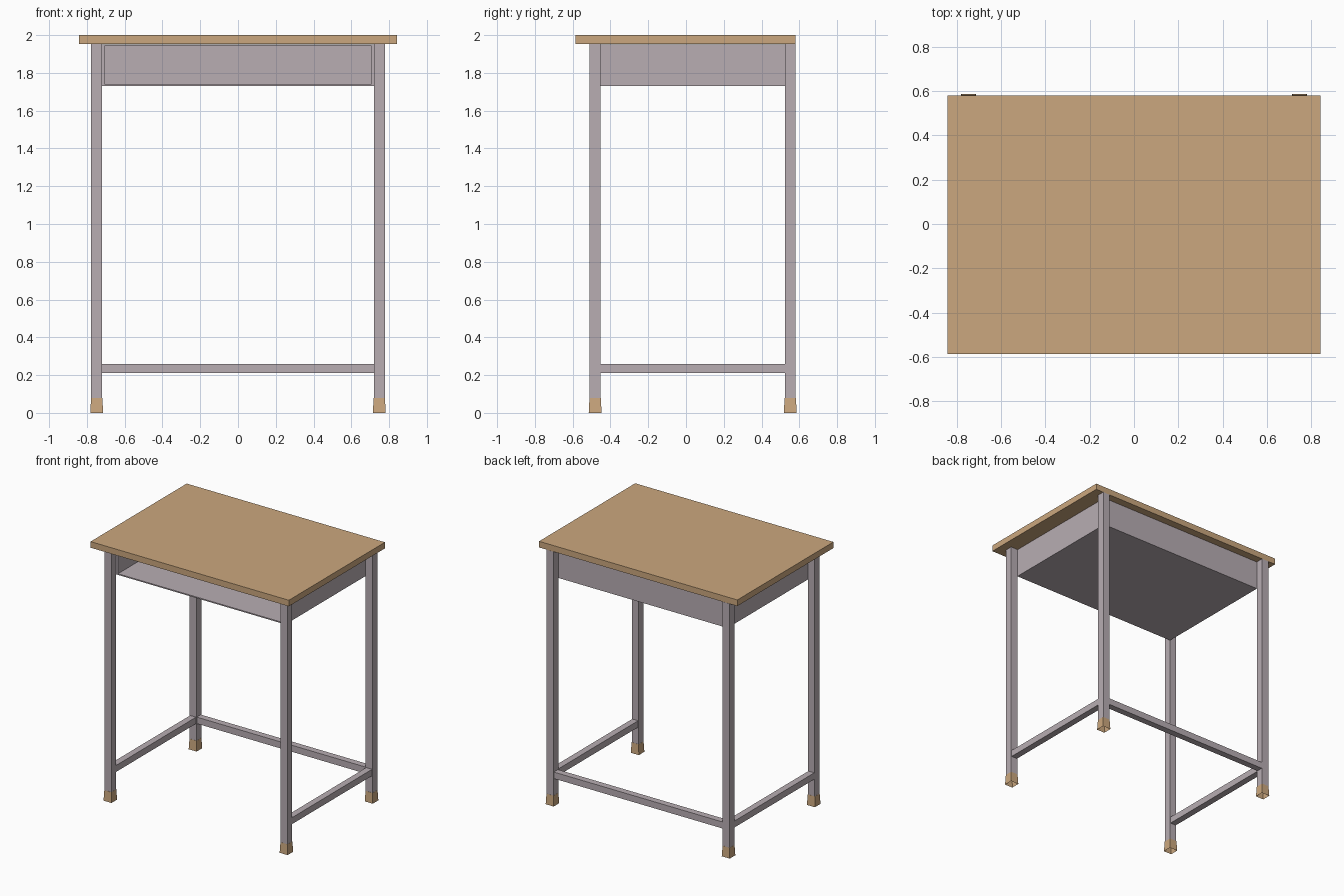
import bpy
import bmesh

default = bpy.data.objects.get("Cube")
if default:
    bpy.data.objects.remove(default, do_unlink=True)


def make_material(name, rgb):
    mat = bpy.data.materials.new(name)
    mat.use_nodes = True
    mat.diffuse_color = (*rgb, 1)
    mat.node_tree.nodes["Principled BSDF"].inputs["Base Color"].default_value = (*rgb, 1)
    return mat


wood = make_material("tan wood", (0.60, 0.39, 0.21))
metal = make_material("mauve grey metal", (0.48, 0.42, 0.45))


def box(name, x, y, z, mat, taper=1.0, open_bottom=False):
    """Box from (min, max) ranges; taper scales the upper face."""
    bm = bmesh.new()
    bmesh.ops.create_cube(bm, size=1)
    for v in bm.verts:
        s = taper if v.co.z > 0 else 1
        v.co.x = (x[0] + x[1]) / 2 + v.co.x * s * (x[1] - x[0])
        v.co.y = (y[0] + y[1]) / 2 + v.co.y * s * (y[1] - y[0])
        v.co.z = z[1] if v.co.z > 0 else z[0]
    if open_bottom:
        bm.normal_update()
        down = [f for f in bm.faces if f.normal.z < -0.9]
        bmesh.ops.delete(bm, geom=down, context='FACES_ONLY')
    mesh = bpy.data.meshes.new(name)
    bm.to_mesh(mesh)
    bm.free()
    mesh.materials.append(mat)
    obj = bpy.data.objects.new(name, mesh)
    bpy.context.scene.collection.objects.link(obj)
    return obj


def around(c, half):
    return (c - half, c + half)


LEG_X, FRONT_Y, BACK_Y = 0.748, -0.481, 0.552
LEG, FOOT, RAIL = 0.029, 0.034, 0.025
UNDER = 1.953
in_x = LEG_X - LEG
in_y = (FRONT_Y + LEG, BACK_Y - LEG)
rail_z = (0.21, 0.26)

# Table top
box("table_top", (-0.842, 0.842), (-0.586, 0.58), (UNDER, 2.0), wood)

# Legs with flared foot caps, and side rails
for side, sx in (("left", 1), ("right", -1)):
    for end, y in (("front", FRONT_Y), ("back", BACK_Y)):
        box(f"{end}_{side}_leg", around(sx * LEG_X, LEG), around(y, LEG), (0.075, UNDER), metal)
        box(f"{end}_{side}_foot", around(sx * LEG_X, FOOT), around(y, FOOT), (0, 0.08),
            wood, taper=0.88, open_bottom=True)
    box(f"{side}_rail", around(sx * LEG_X, RAIL), in_y, rail_z, metal)

# Back rail
box("back_rail", (-in_x, in_x), around(BACK_Y, RAIL), rail_z, metal)

# Book tray under the top, open at the front
wall, low, high = 0.016, 1.73, 1.951
box("tray_bottom", (-in_x, in_x), in_y, (low, low + 0.009), metal)
box("tray_top", (-in_x, in_x), in_y, (high - 0.007, high), metal)
box("tray_back", (-in_x, in_x), (in_y[1] - wall, in_y[1]), (low, high), metal)
for side, sx in (("left", 1), ("right", -1)):
    box(f"tray_{side}_side", around(sx * (in_x - wall / 2), wall / 2), in_y, (low, high), metal)
